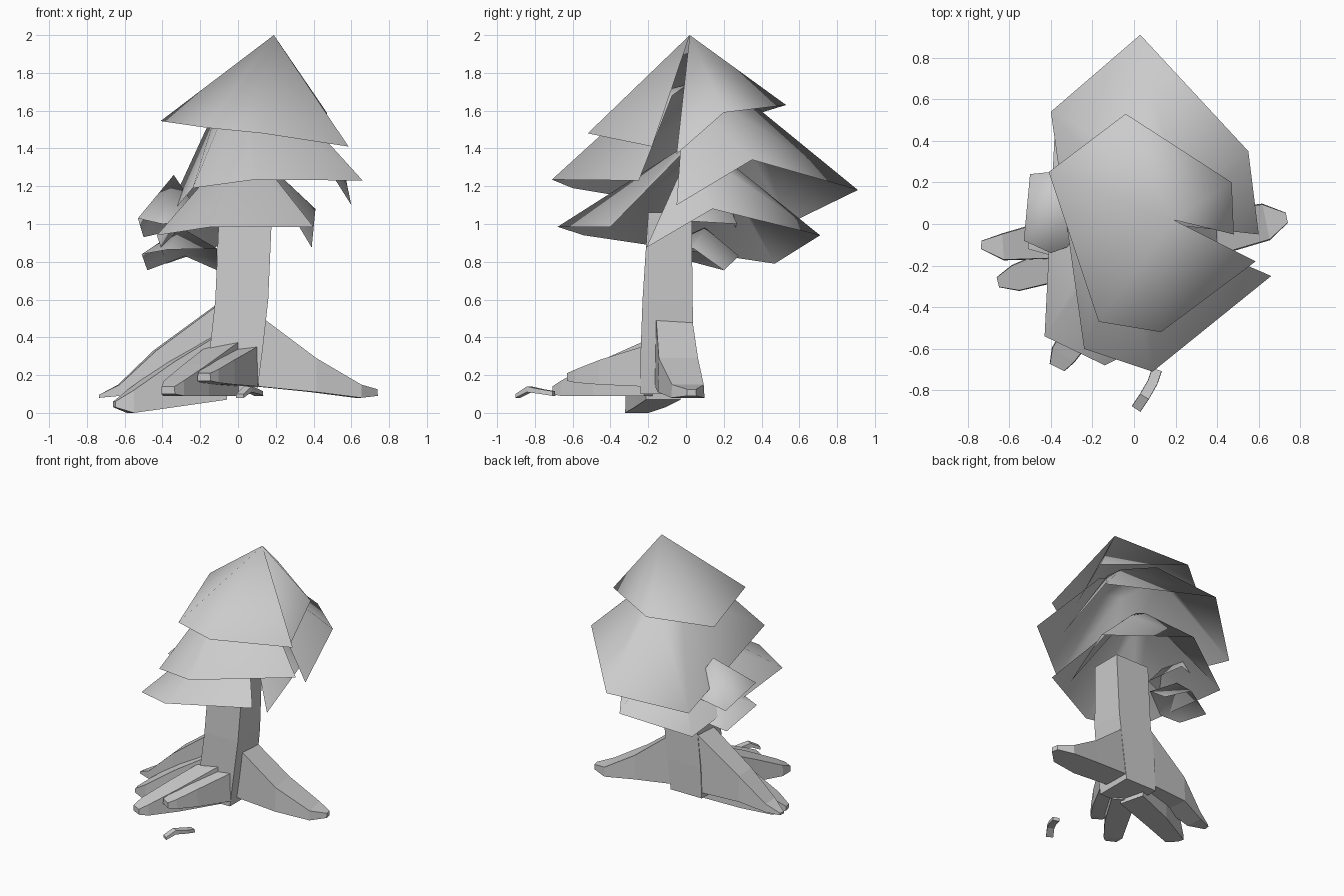
import bpy
import bmesh
from mathutils import Vector

default_cube = bpy.data.objects.get("Cube")
if default_cube:
    bpy.data.objects.remove(default_cube, do_unlink=True)

# One plain grey for the whole tree
grey = bpy.data.materials.new("plain_grey")
grey.use_nodes = True
shade = (0.6, 0.6, 0.6, 1)
grey.diffuse_color = shade
grey.node_tree.nodes["Principled BSDF"].inputs["Base Color"].default_value = shade


def finish(name, bm, smooth):
    """Turn a bmesh into a named, grey object."""
    mesh = bpy.data.meshes.new(name)
    for face in bm.faces:
        face.smooth = smooth
    bm.to_mesh(mesh)
    bm.free()
    mesh.materials.append(grey)
    obj = bpy.data.objects.new(name, mesh)
    bpy.context.collection.objects.link(obj)
    return obj


def canopy(name, apex, rim, shoulder=None, closed=False):
    """Sheet of foliage around an apex, left open at its slit unless closed.

    The shoulder is a height and a scale for a ring that blunts the top."""
    bm = bmesh.new()
    top = bm.verts.new(apex)
    edge = [bm.verts.new(point) for point in rim]
    upper = edge
    if shoulder:
        height, scale = shoulder
        upper = []
        for point in rim:
            spot = Vector(apex).lerp(Vector(point), scale)
            spot.z = height
            upper.append(bm.verts.new(spot))
    for i in range(len(rim) if closed else len(rim) - 1):
        j = (i + 1) % len(rim)
        bm.faces.new((top, upper[i], upper[j]))
        if shoulder:
            bm.faces.new((upper[i], edge[i], edge[j], upper[j]))
    return finish(name, bm, True)


def loft(name, rings):
    """Join a row of four-sided rings and cap both ends."""
    bm = bmesh.new()
    loops = [[bm.verts.new(point) for point in ring] for ring in rings]
    for low, high in zip(loops, loops[1:]):
        for i in range(len(low)):
            j = (i + 1) % len(low)
            bm.faces.new((low[i], low[j], high[j], high[i]))
    bm.faces.new(loops[0])
    bm.faces.new(loops[-1])
    bmesh.ops.recalc_face_normals(bm, faces=bm.faces[:])
    return finish(name, bm, False)


def root(name, sections, top_ratio=0.95):
    """Tapered limb; each section is x, y, bottom, top, width."""
    rings = []
    last = len(sections) - 1
    for i, (x, y, bottom, top, width) in enumerate(sections):
        before, after = sections[max(i - 1, 0)], sections[min(i + 1, last)]
        along = Vector((after[0] - before[0], after[1] - before[1], 0)).normalized()
        side = along.cross(Vector((0, 0, 1))) * width / 2
        low, high = Vector((x, y, bottom)), Vector((x, y, top))
        rings.append((low - side, low + side,
                      high + side * top_ratio, high - side * top_ratio))
    return loft(name, rings)


def trunk_ring(left, right, front, back, height):
    return [(left, front, height), (right, front, height),
            (right, back, height), (left, back, height)]


# Trunk
loft("trunk", [
    trunk_ring(-.16, .1, -.24, .04, .1),
    trunk_ring(-.15, .13, -.24, .04, .33),
    trunk_ring(-.12, .16, -.23, .035, .6),
    trunk_ring(-.1, .18, -.2, .03, 1.06),
])

# Main foliage layers, each rim running round from one side of the slit
canopy("top_foliage", (.19, .02, 2), [
    (.48, -.05, 1.37), (.47, .2, 1.59), (-.04, .53, 1.63), (-.41, .25, 1.545),
    (-.17, -.47, 1.51), (.13, -.52, 1.48), (.585, -.18, 1.41)])
canopy("middle_foliage", (.06, .01, 1.74), [
    (.6, -.05, 1.1), (.55, .35, 1.34), (.03, .91, 1.18), (-.4, .54, 1),
    (-.24, -.6, 1.19), (.09, -.71, 1.235), (.66, -.25, 1.23)], (1.68, .32))
canopy("lower_foliage", (.03, .06, 1.43), [
    (.39, -.21, .875), (.41, .14, 1.08), (.06, .71, .94), (-.38, .47, .79),
    (-.43, -.54, .94), (-.14, -.68, .985), (.4, -.4, .985)], (1.38, .16))

# Small side foliage
canopy("side_foliage_upper", (-.34, .16, 1.26), [
    (-.2, .27, 1), (-.5, .24, .93), (-.53, -.08, 1.03),
    (-.4, -.14, 1), (-.18, -.06, 1.02)], closed=True)
canopy("side_foliage_lower", (-.3, .1, .98), [
    (-.11, .2, .755), (-.28, .28, .83), (-.48, .2, .755), (-.51, -.12, .84),
    (-.37, -.16, .865), (-.11, .04, .87)], closed=True)

# Roots
root("left_root", [(.1, -.065, .14, .52, .2), (.4, -.04, .11, .29, .22),
                   (.635, .01, .08, .15, .18), (.735, .03, .09, .125, .05)])
root("right_root", [(-.1, -.06, .14, .58, .2), (-.44, -.08, .14, .33, .18),
                    (-.63, -.11, .09, .15, .13), (-.735, -.1, .08, .095, .04)])
root("right_front_root", [(-.08, -.12, .07, .44, .19), (-.36, -.19, .03, .27, .17),
                          (-.57, -.26, 0, .12, .13), (-.655, -.28, .03, .06, .05)])
root("front_root", [(-.06, -.18, .09, .38, .17), (-.22, -.45, .09, .26, .16),
                    (-.34, -.63, .09, .17, .13), (-.37, -.69, .1, .14, .08)])
root("front_small_root", [(.03, -.2, .14, .35, .17), (-.08, -.43, .15, .28, .14),
                          (-.15, -.56, .16, .23, .11), (-.18, -.61, .17, .21, .08)])

# Loose root tip poking out of the ground
root("root_tip", [(.01, -.89, .08, .1, .05), (.05, -.83, .11, .14, .05),
                  (.09, -.76, .1, .125, .05), (.11, -.7, .09, .115, .05)])
